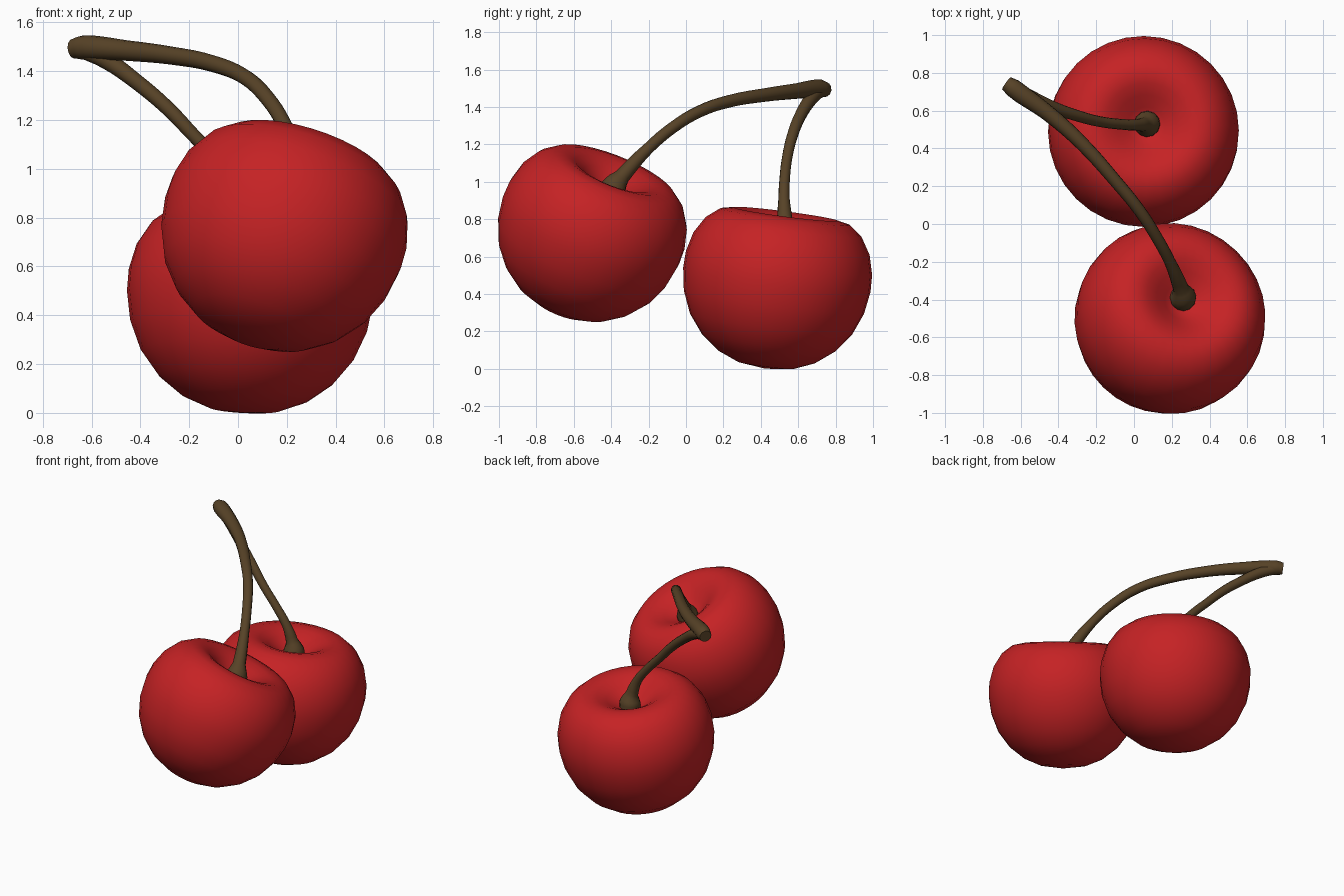
import bpy, bmesh
from math import tau
from mathutils import Vector

if "Cube" in bpy.data.objects:
    bpy.data.objects.remove(bpy.data.objects["Cube"])


def material(name, color):
    m = bpy.data.materials.new(name)
    m.diffuse_color = (*color, 1)
    m.use_nodes = True
    m.node_tree.nodes["Principled BSDF"].inputs["Base Color"].default_value = m.diffuse_color
    return m


RED = material("cherry_red", (0.56, 0.016, 0.018))
BROWN = material("stem_brown", (0.095, 0.055, 0.02))

# Half outline of a cherry (radius, height), from the dimple to the bottom
PROFILE = [(0, .71), (.05, .716), (.1, .745), (.16, .788), (.22, .82), (.28, .835),
           (.35, .82), (.42, .765), (.475, .675), (.502, .57), (.505, .48),
           (.486, .36), (.437, .24), (.36, .14), (.26, .063), (.15, .018), (0, 0)]


def finish(name, mesh, mat):
    mesh.materials.clear()
    mesh.materials.append(mat)
    ob = bpy.data.objects.new(name, mesh)
    bpy.context.collection.objects.link(ob)
    mesh.shade_smooth()
    return ob


def cherry(name, axis, center):
    """Lathe the profile, tilt it to the axis and centre its bounds."""
    bm = bmesh.new()
    vs = [bm.verts.new((r, 0, z)) for r, z in PROFILE]
    es = [bm.edges.new(pair) for pair in zip(vs, vs[1:])]
    bmesh.ops.spin(bm, geom=vs + es, cent=(0, 0, 0), axis=(0, 0, 1),
                   angle=tau, steps=32, use_duplicate=False)
    bmesh.ops.remove_doubles(bm, verts=bm.verts[:], dist=1e-4)
    bmesh.ops.recalc_face_normals(bm, faces=bm.faces[:])
    turn = Vector((0, 0, 1)).rotation_difference(Vector(axis)).to_matrix()
    bmesh.ops.transform(bm, matrix=turn.to_4x4(), verts=bm.verts[:])
    mid = Vector([(min(v.co[i] for v in bm.verts) + max(v.co[i] for v in bm.verts)) / 2
                  for i in range(3)])
    bmesh.ops.translate(bm, vec=Vector(center) - mid, verts=bm.verts[:])
    mesh = bpy.data.meshes.new(name)
    bm.to_mesh(mesh)
    bm.free()
    return finish(name, mesh, RED)


def stem(name, points):
    """Tapered tube through (x, y, z, radius) points."""
    cu = bpy.data.curves.new(name + "_path", 'CURVE')
    cu.dimensions = '3D'
    cu.bevel_depth = 1
    cu.bevel_resolution = 4
    cu.resolution_u = 4
    cu.use_fill_caps = True
    sp = cu.splines.new('BEZIER')
    sp.bezier_points.add(len(points) - 1)
    for bp, (x, y, z, r) in zip(sp.bezier_points, points):
        bp.co = (x, y, z)
        bp.radius = r
        bp.handle_left_type = bp.handle_right_type = 'AUTO'
    tmp = bpy.data.objects.new(name + "_path", cu)
    bpy.context.collection.objects.link(tmp)
    bpy.context.view_layer.update()
    dg = bpy.context.evaluated_depsgraph_get()
    mesh = bpy.data.meshes.new_from_object(tmp.evaluated_get(dg))
    bpy.data.objects.remove(tmp)
    ob = finish(name, mesh, BROWN)
    bpy.ops.object.select_all(action='DESELECT')
    ob.select_set(True)
    bpy.context.view_layer.objects.active = ob
    bpy.ops.object.shade_smooth_by_angle(angle=0.8)
    return ob


# Fruit
cherry("front_cherry", (0.32, 0.40, 1), (0.19, -0.5, 0.725))
cherry("back_cherry", (0.05, 0.13, 1), (0.05, 0.49, 0.432))

# Stems, flared at the fruit and joined at the woody end
stem("front_stem", [
    (.255, -.395, .93, .07), (.26, -.385, .97, .07), (.248, -.34, 1.03, .042),
    (.19, -.2, 1.18, .031), (.12, -.07, 1.29, .031), (.03, .07, 1.375, .032),
    (-.1, .23, 1.43, .034), (-.28, .43, 1.465, .037), (-.46, .59, 1.485, .042),
    (-.6, .69, 1.497, .05), (-.64, .72, 1.497, .049), (-.675, .745, 1.492, .04)])
stem("back_stem", [
    (.07, .53, .70, .07), (.068, .529, .75, .068), (.055, .527, .81, .04),
    (.015, .524, .91, .03), (-.07, .528, 1.02, .028), (-.18, .542, 1.135, .028),
    (-.29, .57, 1.25, .03), (-.42, .615, 1.36, .032), (-.54, .67, 1.445, .036),
    (-.64, .72, 1.49, .036)])
